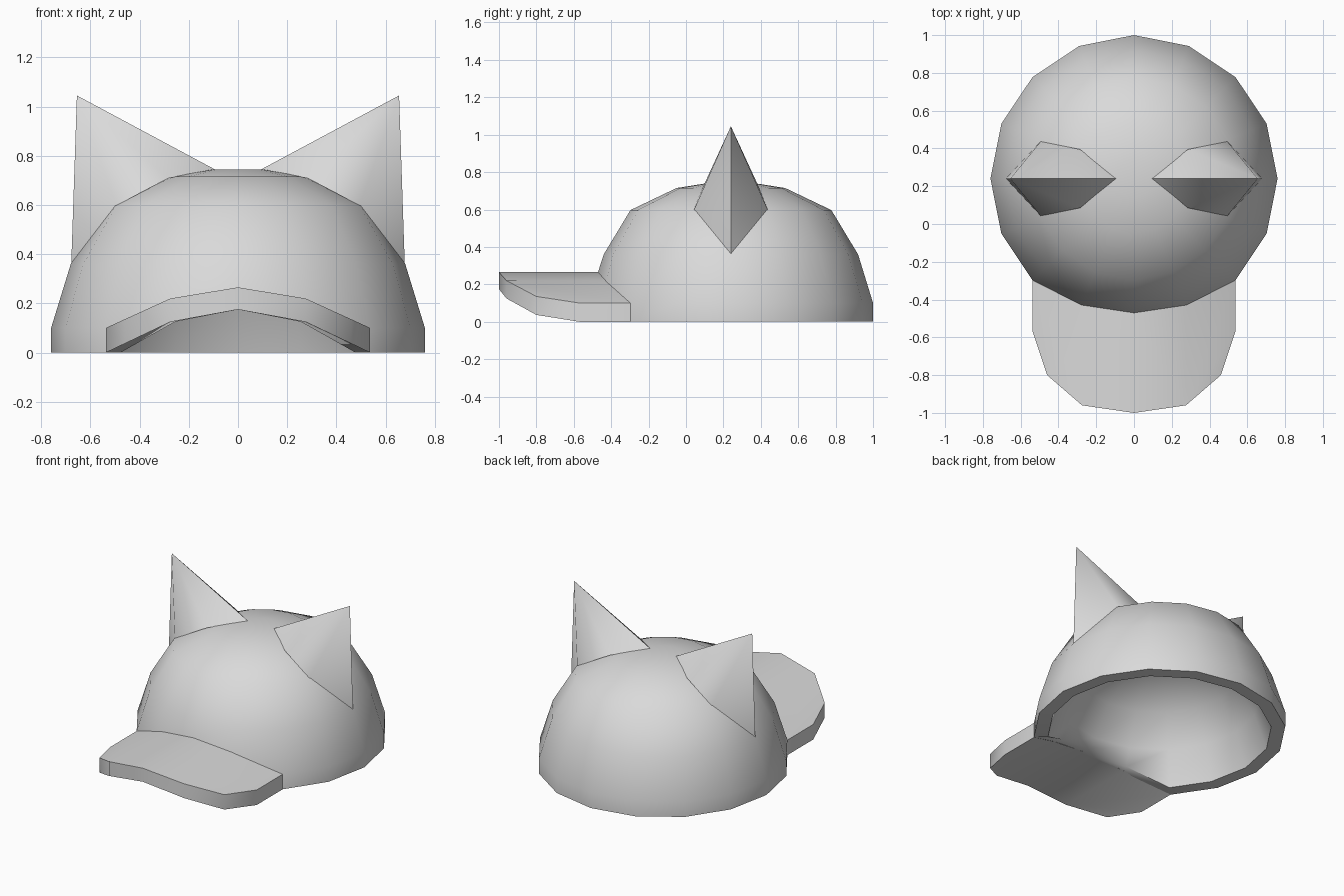
import bpy, bmesh, math

old = bpy.data.objects.get("Cube")
if old:
    bpy.data.objects.remove(old)

mat = bpy.data.materials.new("light_grey")
mat.use_nodes = True
grey = (0.7, 0.7, 0.7, 1)
mat.diffuse_color = grey
mat.node_tree.nodes["Principled BSDF"].inputs["Base Color"].default_value = grey

CY = 0.24     # dome centre in y
SIDES = 16


def finish(name, bm):
    bmesh.ops.recalc_face_normals(bm, faces=bm.faces)
    mesh = bpy.data.meshes.new(name)
    bm.to_mesh(mesh)
    bm.free()
    obj = bpy.data.objects.new(name, mesh)
    bpy.context.collection.objects.link(obj)
    mesh.materials.append(mat)
    bpy.ops.object.select_all(action="DESELECT")
    obj.select_set(True)
    bpy.context.view_layer.objects.active = obj
    bpy.ops.object.shade_smooth_by_angle(angle=math.radians(60))


# Hollow dome: profile runs up the outside, then down the sloping inside
outer = [(0.76, 0), (0.76, 0.1), (0.68, 0.36), (0.537, 0.597), (0.29, 0.715), (0.1, 0.745)]
inner = [(0.09, 0.56), (0.27, 0.53), (0.48, 0.41), (0.60, 0.22), (0.675, 0)]
front_lift = {0: 0.165, 1: 0.115, SIDES - 1: 0.115}   # arch over the forehead

bm = bmesh.new()


def dome_ring(r, z):
    ring = []
    for k in range(SIDES):
        a = 2 * math.pi * k / SIDES
        rr, zz = r, z
        if z <= 0.1 and k in front_lift:
            zz = z + front_lift[k] + (0.01 if z == 0 else 0)
            rr = r - 0.3 * max(0, zz - 0.1)
        ring.append(bm.verts.new((rr * math.sin(a), CY - rr * math.cos(a), zz)))
    return ring


def bridge(lower, upper):
    for k in range(SIDES):
        n = (k + 1) % SIDES
        bm.faces.new((lower[k], lower[n], upper[n], upper[k]))


out_rings = [dome_ring(*p) for p in outer]
in_rings = [dome_ring(*p) for p in inner]
for shell in (out_rings, in_rings):
    for low, high in zip(shell, shell[1:]):
        bridge(low, high)
bm.faces.new(out_rings[-1])
bm.faces.new(in_rings[0][::-1])
bridge(in_rings[-1], out_rings[0])     # rim
finish("cap_dome", bm)

# Curved brim: right-hand outline mirrored, height falls away from the middle
half = [(0, -0.47), (0.272, -0.425), (0.537, -0.297),
        (0.537, -0.57), (0.46, -0.80), (0.275, -0.96), (0, -1.0)]


def brim_top(x):
    return 0.265 - 0.165 * x if x < 0.276 else 0.22 - 0.458 * (x - 0.275)


bm = bmesh.new()
for side in (1, -1):
    top = [bm.verts.new((side * x, y, brim_top(x))) for x, y in half]
    low = [bm.verts.new((side * x, y, brim_top(x) - 0.09 - 0.019 * x)) for x, y in half]
    for row in (top, low):
        bm.faces.new([row[i] for i in (0, 1, 5, 6)])
        bm.faces.new(row[1:6])
    for i in range(len(half) - 1):
        bm.faces.new((top[i], top[i + 1], low[i + 1], low[i]))
bmesh.ops.remove_doubles(bm, verts=bm.verts, dist=0.0005)
finish("cap_brim", bm)

# Pointed ears: a tip fanned down to an open base resting on the dome
for side, name in ((1, "left_ear"), (-1, "right_ear")):
    bm = bmesh.new()
    tip = bm.verts.new((side * 0.655, CY, 1.045))
    base = [(0.095, 0, 0.745), (0.285, 0.155, 0.708), (0.494, 0.197, 0.598),
            (0.678, 0, 0.36), (0.494, -0.197, 0.598), (0.285, -0.155, 0.708)]
    foot = [bm.verts.new((side * x, CY + y, z)) for x, y, z in base]
    for i, v in enumerate(foot):
        bm.faces.new((tip, v, foot[(i + 1) % len(foot)]))
    finish(name, bm)
